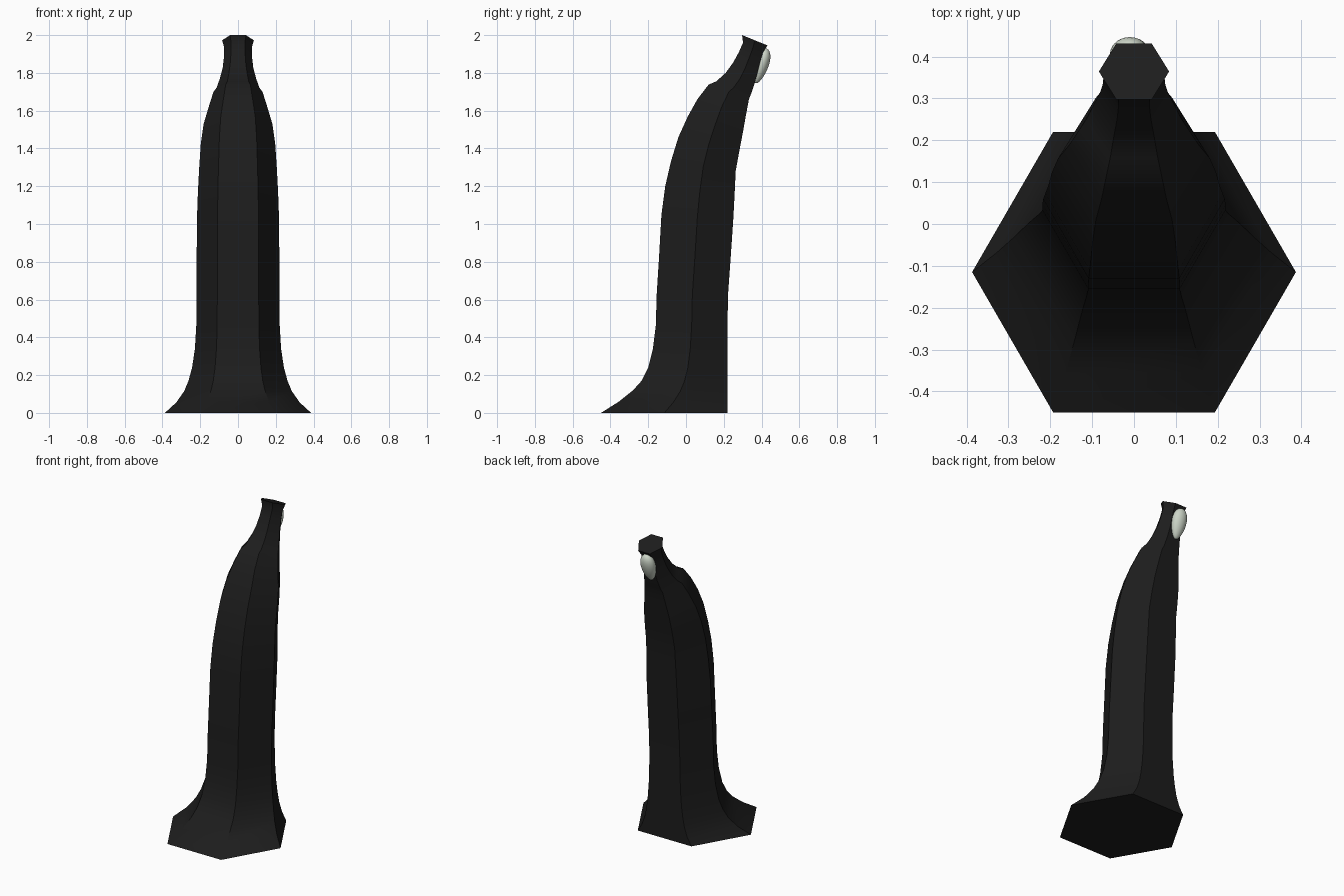
import bpy, bmesh, math
from mathutils import Matrix

if "Cube" in bpy.data.objects:
    bpy.data.objects.remove(bpy.data.objects["Cube"])


def material(name, rgb):
    m = bpy.data.materials.new(name)
    m.diffuse_color = (*rgb, 1)
    m.use_nodes = True
    m.node_tree.nodes["Principled BSDF"].inputs["Base Color"].default_value = m.diffuse_color
    return m


def finish(name, bm, mat, angle):
    bmesh.ops.recalc_face_normals(bm, faces=bm.faces)
    mesh = bpy.data.meshes.new(name)
    bm.to_mesh(mesh)
    bm.free()
    ob = bpy.data.objects.new(name, mesh)
    bpy.context.collection.objects.link(ob)
    mesh.materials.append(mat)
    bpy.ops.object.select_all(action='DESELECT')
    ob.select_set(True)
    bpy.context.view_layer.objects.active = ob
    bpy.ops.object.shade_smooth_by_angle(angle=math.radians(angle))
    return ob


# Hexagonal sections: front y, front z, back y, back z, half width
sections = [
    (-.45, 0, .22, 0, .387),
    (-.355, .06, .22, .05, .327),
    (-.28, .12, .22, .11, .285),
    (-.235, .17, .22, .17, .262),
    (-.20, .24, .22, .24, .243),
    (-.175, .34, .22, .34, .228),
    (-.16, .46, .22, .46, .221),
    (-.155, .63, .222, .62, .219),
    (-.143, .82, .235, .80, .219),
    (-.13, 1.05, .25, 1.02, .217),
    (-.11, 1.20, .257, 1.15, .212),
    (-.08, 1.33, .263, 1.28, .205),
    (-.04, 1.46, .283, 1.39, .197),
    (.01, 1.57, .302, 1.49, .182),
    (.06, 1.66, .318, 1.58, .155),
    (.12, 1.738, .333, 1.66, .130),
    (.16, 1.755, .345, 1.69, .113),
    (.21, 1.80, .362, 1.74, .096),
    (.25, 1.855, .378, 1.80, .081),
    (.28, 1.91, .393, 1.86, .074),
    (.302, 1.96, .408, 1.91, .073),
    (.297, 2.0, .432, 1.945, .084),
]

# Curved hexagonal handle with flared base
bm = bmesh.new()
rings = []
for fy, fz, by, bz, r in sections:
    my, mz = (fy + by) / 2, (fz + bz) / 2
    pts = [(-r / 2, fy, fz), (r / 2, fy, fz), (r, my, mz),
           (r / 2, by, bz), (-r / 2, by, bz), (-r, my, mz)]
    rings.append([bm.verts.new(p) for p in pts])
for a, b in zip(rings, rings[1:]):
    for i in range(6):
        j = (i + 1) % 6
        bm.faces.new((a[i], a[j], b[j], b[i]))
bm.faces.new(rings[0][::-1])
bm.faces.new(rings[-1])
finish("curved_body", bm, material("black", (.012, .012, .012)), 35)

# Small tapered bead on the back of the neck
bm = bmesh.new()
bmesh.ops.create_uvsphere(bm, u_segments=24, v_segments=16, radius=1)
for v in bm.verts:
    taper = 1 + .22 * v.co.z
    v.co.x *= .047 * taper
    v.co.y *= .037 * taper
    v.co.z *= .096
bm.transform(Matrix.Translation((-.01, .398, 1.837)) @ Matrix.Rotation(math.radians(-17), 4, 'X'))
finish("back_bead", bm, material("pale_green", (.6, .66, .57)), 60)
